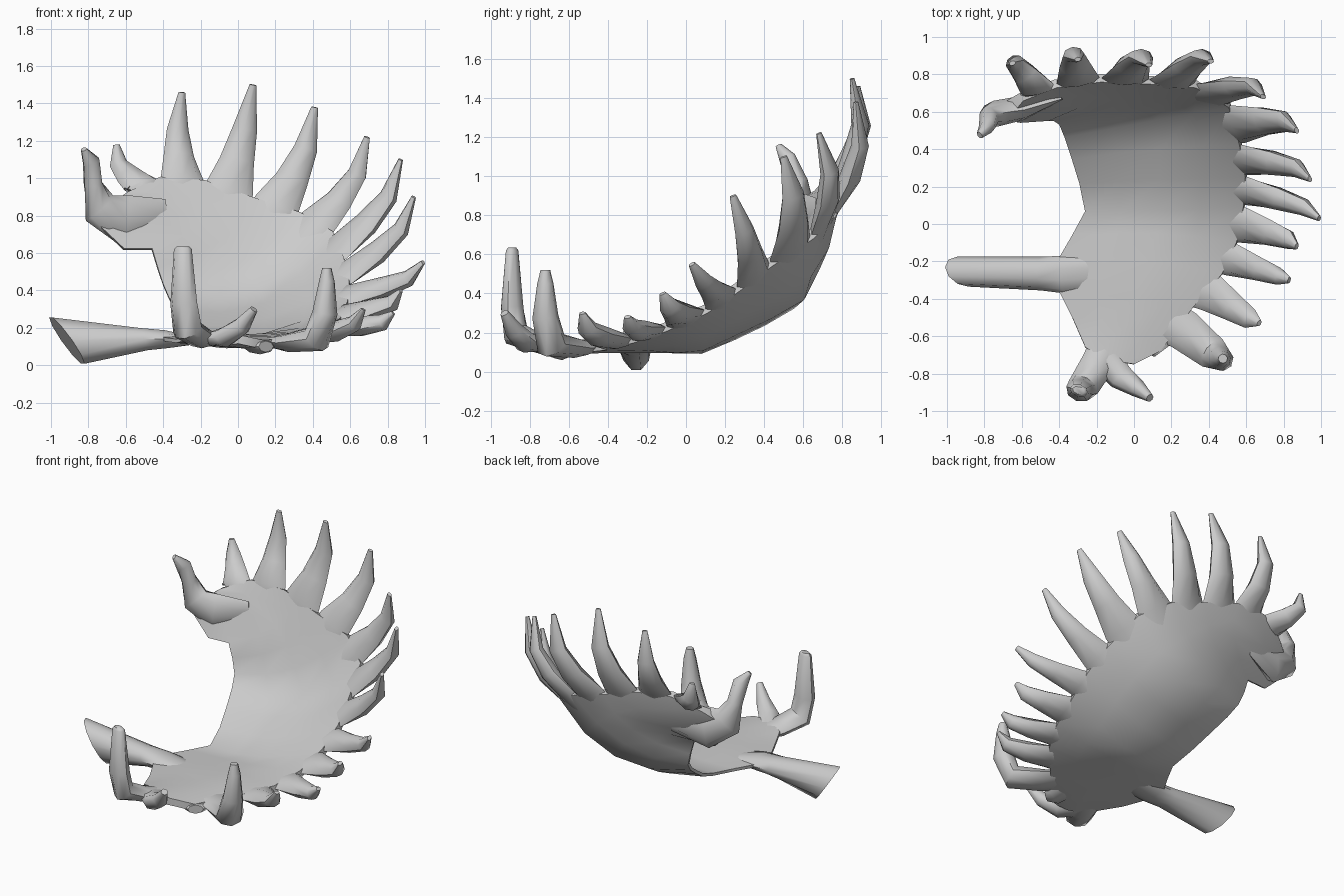
import bpy, bmesh, math
from mathutils import Vector as V

if "Cube" in bpy.data.objects:
    bpy.data.objects.remove(bpy.data.objects["Cube"])


def finish(name, bm):
    bmesh.ops.recalc_face_normals(bm, faces=bm.faces)
    me = bpy.data.meshes.new(name)
    bm.to_mesh(me)
    bm.free()
    ob = bpy.data.objects.new(name, me)
    bpy.context.collection.objects.link(ob)
    bpy.ops.object.select_all(action='DESELECT')
    ob.select_set(True)
    bpy.context.view_layer.objects.active = ob
    bpy.ops.object.shade_smooth_by_angle(angle=math.radians(50))
    return ob


def loft(name, rings):
    bm = bmesh.new()
    rs = [[bm.verts.new(p) for p in r] for r in rings]
    n = len(rs[0])
    for a, b in zip(rs, rs[1:]):
        for i in range(n):
            j = (i + 1) % n
            bm.faces.new((a[i], a[j], b[j], b[i]))
    bm.faces.new(rs[0])
    bm.faces.new(rs[-1])
    return finish(name, bm)


def tube(name, path, side, n=8):
    """path: (centre, half width along side, half thickness)"""
    pts = [V(p[0]) for p in path]
    rings = []
    for k, (_, w, t) in enumerate(path):
        tan = (pts[min(k + 1, len(pts) - 1)] - pts[max(k - 1, 0)]).normalized()
        s = (side - tan * side.dot(tan)).normalized()
        u = tan.cross(s)
        rings.append([pts[k] + s * w * math.cos(a) + u * t * math.sin(a)
                      for a in (2 * math.pi * i / n for i in range(n))])
    return loft(name, rings)


# palm: inner edge, middle and outer rim, from the brow end round to the top
inner = [(-.26, -.66, .15), (-.33, -.5, .13), (-.4, -.36, .14), (-.4, -.18, .14),
         (-.33, -.06, .14), (-.26, .07, .14), (-.29, .22, .2), (-.33, .35, .28),
         (-.37, .47, .36), (-.4, .54, .43), (-.43, .56, .52), (-.46, .56, .62),
         (-.61, .55, .62), (-.78, .58, .78)]
middle = [(-.14, -.72, .14), (-.05, -.55, .13), (0, -.4, .13), (.08, -.2, .13),
          (.12, -.05, .13), (.14, .08, .14), (.15, .25, .22), (.15, .42, .3),
          (.12, .58, .39), (0, .65, .53), (-.08, .68, .66), (-.2, .71, .76),
          (-.47, .68, .82), (-.68, .62, .86)]
outer = [(0, -.75, .14), (.14, -.68, .11), (.32, -.44, .13), (.47, -.27, .17),
         (.55, -.1, .23), (.59, .1, .32), (.6, .26, .43), (.57, .43, .56),
         (.51, .64, .7), (.33, .75, .81), (.08, .77, .89), (-.18, .78, .98),
         (-.42, .75, 1.0), (-.6, .68, .92)]
inner, middle, outer = ([V(p) for p in l] for l in (inner, middle, outer))

grid = []
for a, m, b in zip(inner, middle, outer):
    grid.append([a * (1 - u) * (1 - 2 * u) + m * 4 * u * (1 - u) + b * u * (2 * u - 1)
                 for u in (0, .25, .5, .75, 1)])
rings = []
for r, row in enumerate(grid):
    along = grid[min(r + 1, len(grid) - 1)][2] - grid[max(r - 1, 0)][2]
    nrm = (row[4] - row[0]).cross(along).normalized()
    th = (.01, .028, .034, .034, .024)
    rings.append([p + nrm * t for p, t in zip(row, th)] +
                 [p - nrm * t for p, t in reversed(list(zip(row, th)))])
loft("palm", rings)

# rim tines, one between each pair of rim valleys
tips = [(.67, -.53, .3), (.83, -.3, .28), (.87, -.12, .4), (.99, .03, .55),
        (.94, .24, .9), (.87, .5, 1.1), (.69, .68, 1.22), (.41, .87, 1.38),
        (.08, .85, 1.5), (-.3, .88, 1.46), (-.65, .86, 1.18)]
for i, tip in enumerate(tips):
    p, q = outer[i + 2], outer[i + 3]
    side, tip = q - p, V(tip)
    d = side.length
    base = (p + q) / 2
    root = base.lerp((grid[i + 2][3] + grid[i + 3][3]) / 2, .8)
    out = V((tip.x, tip.y, 0)).normalized() * .07 - V((0, 0, .02))
    tube("rim_tine", [(root, .42 * d, .012), (base, .48 * d, .034),
                      (base.lerp(tip, .3) + out * .75, .34 * d, .055),
                      (base.lerp(tip, .62) + out, .24 * d, .045),
                      (tip, .018, .012)], side)

# heavy front tines and the far hooked tine
tube("brow_tine", [((-.12, -.6, .135), .1, .015), ((-.19, -.74, .14), .09, .05),
                   ((-.27, -.87, .19), .085, .07), ((-.29, -.89, .33), .075, .06),
                   ((-.295, -.89, .62), .05, .032), ((-.295, -.89, .635), .035, .02)],
     V((1, -.3, 0)))
tube("brow_fork", [((-.17, -.7, .14), .09, .03), ((-.07, -.82, .15), .07, .055),
                   ((.02, -.88, .21), .048, .05), ((.085, -.93, .3), .022, .022)],
     V((.6, .8, 0)))
tube("front_tine", [((.12, -.48, .13), .12, .012), ((.27, -.57, .12), .11, .05),
                    ((.42, -.69, .14), .09, .075), ((.465, -.72, .28), .066, .07),
                    ((.475, -.72, .45), .042, .042), ((.475, -.72, .52), .025, .025)],
     V((.6, .8, 0)))
tube("hooked_tine", [((-.38, .68, .8), .09, .012), ((-.6, .62, .77), .14, .065),
                     ((-.74, .59, .84), .1, .07), ((-.775, .57, .97), .05, .06),
                     ((-.785, .52, 1.09), .05, .04), ((-.825, .475, 1.155), .015, .02)],
     V((.4, 0, 1)))

# stem with slanted cut end: centre, end slant in x, half width, half height, skew
sections = [((-.2, -.26, .13), 0, .09, .015, 0), ((-.38, -.27, .14), -.01, .1, .05, 0),
            ((-.5, -.265, .14), -.02, .09, .062, 0),
            ((-.915, -.255, .132), -.09, .08, .13, .03)]
loft("stem", [[V(c) + V((sx * math.sin(a) - k * math.cos(a), w * math.cos(a), h * math.sin(a)))
               for a in (2 * math.pi * j / 10 for j in range(10))]
              for c, sx, w, h, k in sections])

# low swelling under the front rim
tube("rim_knob", [((.06, -.52, .13), .09, .012), ((.12, -.64, .1), .09, .042),
                  ((.15, -.68, .1), .05, .03)], V((1, .4, 0)))
